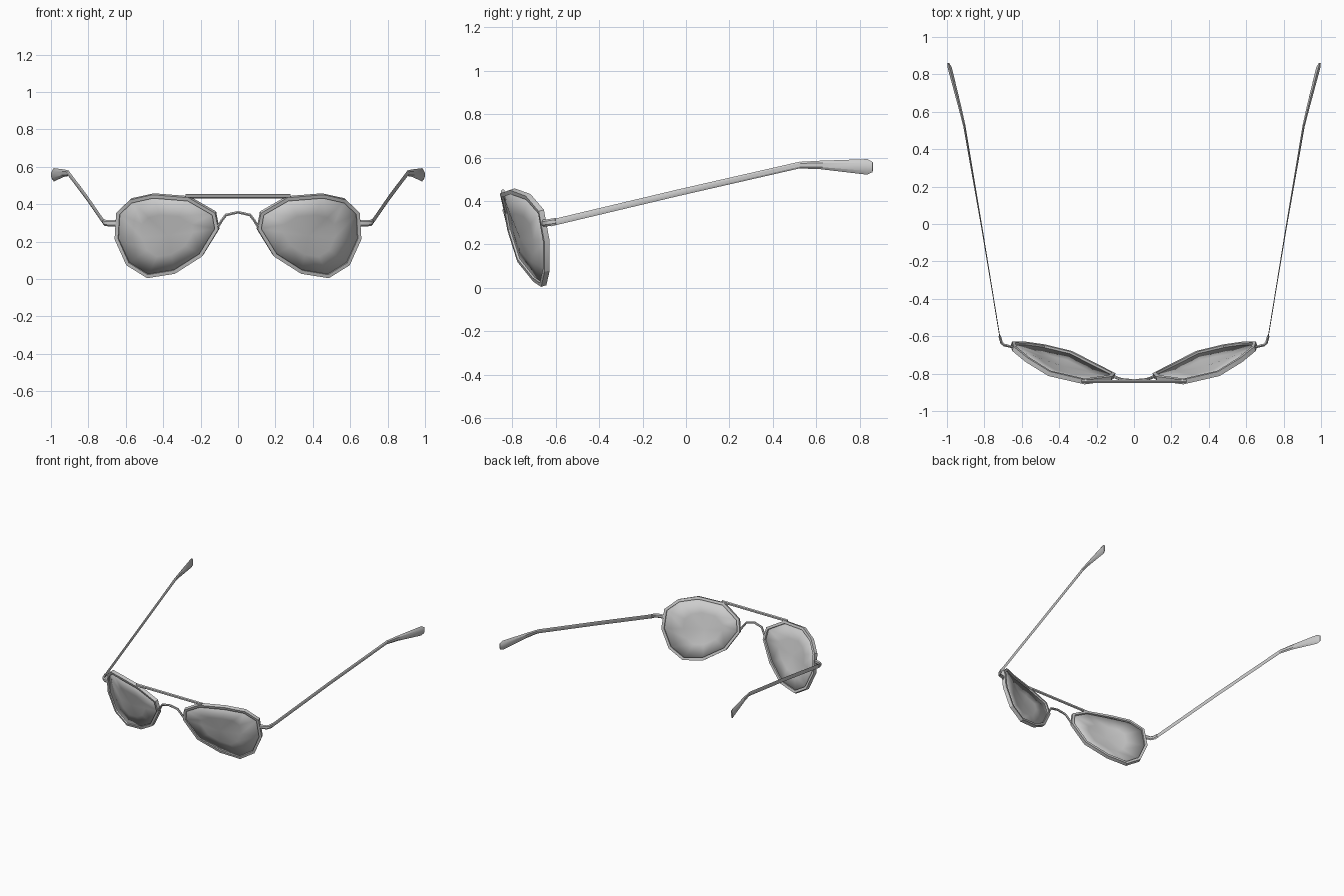
import bpy, bmesh, math
from mathutils import Vector

if "Cube" in bpy.data.objects:
    bpy.data.objects.remove(bpy.data.objects["Cube"])


def material(name, value):
    m = bpy.data.materials.new(name)
    m.use_nodes = True
    colour = (value, value, value, 1)
    m.diffuse_color = colour
    m.node_tree.nodes["Principled BSDF"].inputs["Base Color"].default_value = colour
    return m


grey = material("plain grey", 0.6)


def finish(name, bm, mirror=True, angle=30):
    bmesh.ops.recalc_face_normals(bm, faces=bm.faces)
    mesh = bpy.data.meshes.new(name)
    bm.to_mesh(mesh)
    bm.free()
    mesh.materials.append(grey)
    ob = bpy.data.objects.new(name, mesh)
    bpy.context.collection.objects.link(ob)
    if mirror:
        ob.modifiers.new("mirror", 'MIRROR').use_mirror_merge = False
    bpy.ops.object.select_all(action='DESELECT')
    ob.select_set(True)
    bpy.context.view_layer.objects.active = ob
    bpy.ops.object.shade_smooth_by_angle(angle=math.radians(angle))
    return ob


def loft(name, path, sizes, up, sides=6, closed=False, mirror=True):
    """Sweep a polygon section along a path; sizes are (half width, half height)."""
    path = [Vector(p) for p in path]
    n = len(path)
    if len(sizes) == 1:
        sizes = sizes * n
    bm = bmesh.new()
    rings = []
    for i, p in enumerate(path):
        before = path[i - 1] if closed or i else p
        after = path[(i + 1) % n] if closed or i < n - 1 else p
        t = ((after - p).normalized() + (p - before).normalized()).normalized()
        side = t.cross(Vector(up)).normalized()
        top = side.cross(t)
        # flat-topped polygon scaled so its extents match the given sizes
        angles = [math.tau * (k + 0.5) / sides for k in range(sides)]
        grow = 1 / math.cos(math.pi / sides)
        w, h = sizes[i]
        rings.append([bm.verts.new(p + side * math.cos(a) * w * grow
                                   + top * math.sin(a) * h * grow) for a in angles])
    for i in range(n if closed else n - 1):
        r, s = rings[i], rings[(i + 1) % n]
        for k in range(sides):
            j = (k + 1) % sides
            bm.faces.new((r[k], r[j], s[j], s[k]))
    if not closed:
        bm.faces.new(rings[0])
        bm.faces.new(rings[-1])
    return finish(name, bm, mirror)


# Outline of the left lens, tilted back at the bottom and wrapped at the side
outline = [Vector(p) for p in (
    (.26, -.845, .437), (.455, -.80, .453), (.575, -.725, .425), (.647, -.665, .355),
    (.655, -.64, .215), (.593, -.64, .078), (.485, -.655, .01), (.337, -.69, .032),
    (.19, -.765, .125), (.103, -.81, .27), (.12, -.825, .355))]
centre = Vector((.375, -.757, .235))
facing = Vector((.3, -1, -.32)).normalized()


def inset(p, distance):
    return p + (centre - p).normalized() * distance


# Rims
loft("lens_rims", [inset(p, .009) for p in outline], [(.010, .013)],
     facing, sides=4, closed=True)

# Lenses: shallow domes with an intermediate ring
bm = bmesh.new()
edge = [bm.verts.new(inset(p, .012)) for p in outline]
middle = [bm.verts.new(centre.lerp(p, .5) + facing * .006) for p in outline]
hub = bm.verts.new(centre + facing * .008)
for i in range(len(edge)):
    j = (i + 1) % len(edge)
    bm.faces.new((edge[i], edge[j], middle[j], middle[i]))
    bm.faces.new((middle[i], middle[j], hub))
lens = finish("lenses", bm, angle=60)
thickness = lens.modifiers.new("thickness", 'SOLIDIFY')
thickness.thickness = .004
thickness.offset = 0

# Straight brow bar and arched nose bridge
loft("brow_bar", [(-.28, -.843, .443), (.28, -.843, .443)], [(.008, .010)],
     (0, 0, 1), mirror=False)
arch = [(.108, -.815, .28), (.085, -.825, .315), (.065, -.832, .342), (0, -.838, .357)]
arch += [(-x, y, z) for x, y, z in reversed(arch[:-1])]
loft("nose_bridge", arch, [(.007, .007)], (0, -1, 0), mirror=False)

# Hinges curling from the rims to the temples
loft("hinges", [(.64, -.66, .298), (.695, -.647, .298), (.708, -.635, .30), (.718, -.60, .306)],
     [(.007, .014)], (0, 0, 1))

# Temples: thin arms widening into flared ear tips
loft("temple_arms", [(.714, -.625, .298), (.81, -.04, .437), (.908, .53, .567)],
     [(.002, .013), (.003, .013), (.006, .013)], (0, 0, 1))
loft("ear_tips", [(.906, .52, .565), (.93, .62, .566), (.985, .835, .557), (.994, .86, .556)],
     [(.006, .013), (.008, .017), (.011, .031), (.005, .020)], (0, 0, 1))
